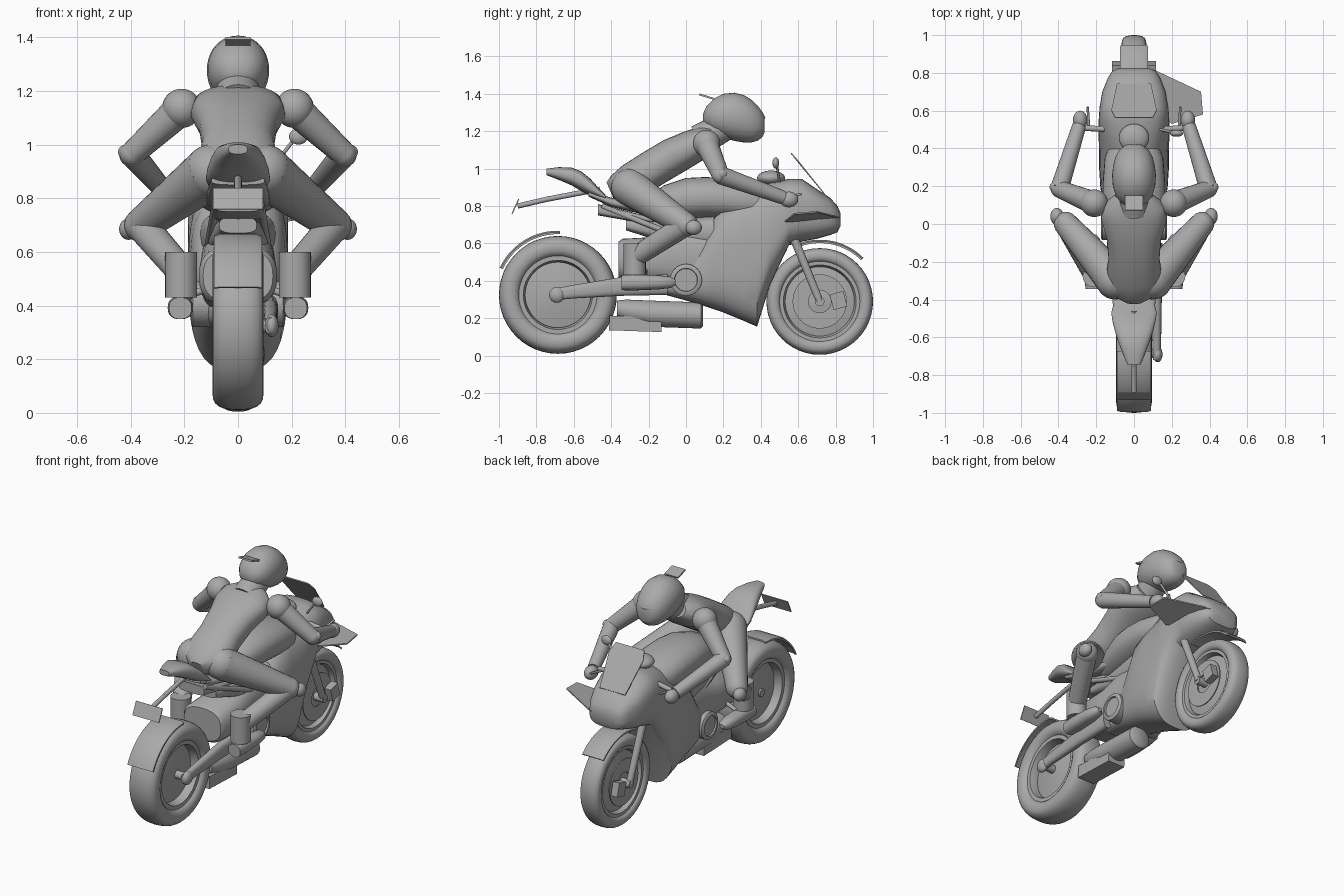
import bpy, bmesh, math
from mathutils import Vector, Matrix

if "Cube" in bpy.data.objects:
    bpy.data.objects.remove(bpy.data.objects["Cube"])

grey = bpy.data.materials.new("plain_grey")
grey.diffuse_color = (0.4, 0.4, 0.4, 1)
grey.use_nodes = True
grey.node_tree.nodes["Principled BSDF"].inputs["Base Color"].default_value = grey.diffuse_color


def finish(name, bm, smooth=True):
    bmesh.ops.recalc_face_normals(bm, faces=bm.faces)
    me = bpy.data.meshes.new(name)
    bm.to_mesh(me)
    bm.free()
    me.materials.append(grey)
    ob = bpy.data.objects.new(name, me)
    bpy.context.collection.objects.link(ob)
    if smooth:
        bpy.ops.object.select_all(action='DESELECT')
        bpy.context.view_layer.objects.active = ob
        ob.select_set(True)
        bpy.ops.object.shade_smooth_by_angle(angle=math.radians(40))
    return ob


def skin(name, rings, closed=False, caps=True):
    """Join rings of points with quads."""
    bm = bmesh.new()
    vs = [[bm.verts.new(p) for p in r] for r in rings]
    n = len(vs[0])
    for k in range(len(vs) if closed else len(vs) - 1):
        a, b = vs[k], vs[(k + 1) % len(vs)]
        for i in range(n):
            bm.faces.new((a[i], a[(i + 1) % n], b[(i + 1) % n], b[i]))
    if caps and not closed:
        bm.faces.new(vs[0])
        bm.faces.new(vs[-1])
    return finish(name, bm)


def oval(t, e):
    c, s = math.cos(t), math.sin(t)
    return math.copysign(abs(c) ** (2 / e), c), math.copysign(abs(s) ** (2 / e), s)


def loft(name, pts, e=2.0, upright=False, x=0, n=32):
    """Sections (y, z, half width, half height) along a path in the side plane."""
    rings = []
    for i, (y, z, w, h) in enumerate(pts):
        a, b = pts[max(i - 1, 0)], pts[min(i + 1, len(pts) - 1)]
        d = Vector((0, b[0] - a[0], b[1] - a[1])).normalized()
        up = Vector((0, 0, 1)) if upright else Vector((0, -d.z, d.y))
        ring = []
        for k in range(n):
            c, s = oval(2 * math.pi * k / n, e)
            ring.append(Vector((x + c * w, y, z)) + up * (s * h))
        rings.append(ring)
    return skin(name, rings)


def slab_loft(name, pts, e, n=40):
    """Upright sections given as (y, bottom, top, half width)."""
    return loft(name, [(y, (a + b) / 2, w, (b - a) / 2) for y, a, b, w in pts], e, True, n=n)


def lathe(name, prof, y, z, closed=False, n=48):
    """Spin (x, radius) points about a sideways axle."""
    rings = [[(x, y + r * math.cos(2 * math.pi * k / n), z + r * math.sin(2 * math.pi * k / n))
              for k in range(n)] for x, r in prof]
    return skin(name, rings, closed)


def limb(name, a, b, r1, r2, n=24):
    a, b = Vector(a), Vector(b)
    d = b - a
    bm = bmesh.new()
    bmesh.ops.create_cone(bm, cap_ends=True, segments=n, radius1=r1, radius2=r2, depth=d.length,
                          matrix=Matrix.Translation((a + b) / 2) @ d.to_track_quat('Z', 'Y').to_matrix().to_4x4())
    return finish(name, bm)


def ball(name, c, r, tilt=0):
    r = (r, r, r) if isinstance(r, float) else r
    bm = bmesh.new()
    bmesh.ops.create_uvsphere(bm, u_segments=28, v_segments=18, radius=1,
                              matrix=Matrix.Translation(c) @ Matrix.Rotation(tilt, 4, 'X') @ Matrix.Diagonal((*r, 1)))
    return finish(name, bm)


def box(name, c, size, tilt=0):
    bm = bmesh.new()
    bmesh.ops.create_cube(bm, size=1, matrix=Matrix.Translation(c) @ Matrix.Rotation(tilt, 4, 'X')
                          @ Matrix.Diagonal((*size, 1)))
    return finish(name, bm, False)


def plate(name, outline, thick):
    off = Vector(thick)
    return skin(name, [[Vector(p) for p in outline], [Vector(p) + off for p in outline]])


def arc_guard(name, y, z, r, a0, a1, w):
    rings = []
    for k in range(13):
        a = math.radians(a0 + (a1 - a0) * k / 12)
        rings.append([(x, y + q * math.cos(a), z + q * math.sin(a))
                      for x, q in ((-w, r - .01), (-w, r), (-w * .75, r + .008), (w * .75, r + .008),
                                   (w, r), (w, r - .01), (w * .75, r - .003), (-w * .75, r - .003))])
    skin(name, rings)


# Wheels: tyre, rim and dished disc
for end, y, z, r, half, inner in (("rear", -.685, .325, .315, .095, .195), ("front", .715, .29, .285, .065, .205)):
    mid, hh = (r + inner) / 2, (r - inner) / 2
    sec = [oval(2 * math.pi * k / 24, 2.5) for k in range(24)]
    lathe(end + "_tyre", [(c * half, mid + s * hh) for c, s in sec], y, z, True)
    q, p = half * .75, inner + .015
    lathe(end + "_rim", [(-q, p), (-q, p - .025), (-q * .5, p - .035), (q * .5, p - .035), (q, p - .025), (q, p)],
          y, z, True)
    lathe(end + "_wheel_disc", [(-.05, .02), (-.02, p - .03), (.02, p - .03), (.05, .02)], y, z)
limb("rear_axle", (-.06, -.685, .325), (.13, -.685, .325), .025, .025)
limb("front_axle", (-.115, .715, .29), (.115, .715, .29), .025, .025)

# Mudguards
arc_guard("rear_mudguard", -.685, .325, .335, 88, 155, .09)
arc_guard("front_mudguard", .715, .29, .322, 45, 108, .075)

# Fairing
slab_loft("fairing", [(-.165, .34, .39, .09), (0, .295, .5, .13), (.1, .265, .64, .16), (.19, .235, .81, .178),
                      (.3, .19, .865, .185), (.38, .155, .9, .185), (.45, .38, .925, .187), (.55, .59, .945, .187),
                      (.62, .61, .945, .182), (.7, .625, .89, .168), (.77, .645, .845, .14),
                      (.81, .66, .8, .115), (.825, .69, .765, .08)], 2.9)

# Windscreen and side winglet
plate("windscreen", [(-.1, .56, 1.08), (.1, .56, 1.08), (.12, .6, 1.035), (.09, .74, .86), (-.09, .74, .86),
                     (-.12, .6, 1.035)], (0, .004, .005))
plate("winglet", [(.1, .82, .735), (.355, .7, .765), (.365, .58, .755), (.2, .53, .715), (.12, .6, .705)],
      (0, 0, .008))

# Tank and cockpit pod
loft("tank", [(-.25, .76, .05, .02), (-.2, .79, .09, .06), (-.12, .82, .125, .09), (0, .84, .155, .11),
              (.1, .845, .165, .11), (.22, .84, .165, .11), (.35, .82, .155, .105), (.45, .81, .12, .08)],
     2.3, True)
ball("cockpit_pod", (0, .455, .95), (.08, .075, .04))

# Seat, tail and plate carrier
slab_loft("tail", [(-.745, .965, 1.0, .035), (-.68, .94, 1.008, .062), (-.61, .91, 1.005, .088),
                   (-.56, .88, .985, .103), (-.51, .855, .945, .115), (-.47, .845, .9, .12),
                   (-.43, .835, .86, .11)], 2.6)
loft("seat", [(-.52, .865, .1, .015), (-.4, .82, .115, .025), (-.25, .79, .12, .03), (-.1, .78, .11, .03)], 3, True)
loft("seat_base", [(-.47, .78, .09, .03), (-.3, .745, .1, .025), (-.17, .725, .08, .012)], 4, True)
for a, b in (((-.46, .89), (-.62, .86)), ((-.62, .86), (-.75, .835)), ((-.75, .835), (-.9, .8))):
    limb("plate_arm", (0, *a), (0, *b), .014, .014)
box("rear_plate", (0, -.912, .798), (.187, .006, .086), math.radians(-25))

# Engine, frame and rear suspension on the right side
loft("engine", [(-.36, .51, .13, .1), (-.34, .51, .145, .115), (-.15, .51, .145, .125), (0, .52, .14, .18),
                (.2, .52, .14, .2)], 2.6, True)
loft("frame_spine", [(-.32, .7, .07, .03), (-.1, .66, .11, .06), (.15, .66, .14, .09)], 3, True)
loft("swingarm", [(-.72, .325, .02, .03), (-.6, .342, .024, .036), (-.35, .37, .028, .05), (-.1, .38, .03, .055)],
     2.6, True, x=.12)
ball("swingarm_end", (.125, -.69, .325), (.026, .042, .042))
for s in (-1, 1):
    lathe("engine_cover", [(s * .1, .085), (s * .168, .085), (s * .175, .075), (s * .175, .062), (s * .165, .06)],
          0, .405)
    limb("subframe_rail", (s * .08, -.45, .8), (s * .11, .0, .62), .015, .015)
    # Front fork, brake and handlebar
    limb("fork_leg", (s * .1, .54, .72), (s * .1, .715, .29), .024, .02)
    lathe("brake_disc", [(s * .055, .145), (s * .062, .145), (s * .062, .06), (s * .055, .06)], .715, .29, True)
    box("brake_caliper", (s * .095, .815, .295), (.045, .075, .085), math.radians(15))
    limb("handlebar", (s * .1, .5, .87), (s * .31, .51, .84), .015, .015)
    limb("lever", (s * .24, .52, .845), (s * .245, .62, .865), .008, .006)

# Exhaust under the engine
loft("exhaust_pipe", [(-.37, .25, .05, .045), (-.32, .24, .065, .06), (-.2, .225, .075, .07), (.08, .215, .075, .07),
                      (.092, .215, .06, .055)], 2.0, True, x=.025)
box("silencer", (.025, -.27, .17), (.12, .28, .078), math.radians(-2))

# Single mirror
limb("mirror_stalk", (.14, .5, .93), (.21, .485, 1.02), .007, .007)
ball("mirror", (.225, .48, 1.03), (.035, .018, .03))

# Rider torso and head
loft("torso", [(-.405, .88, .05, .05), (-.37, .895, .12, .075), (-.29, .93, .15, .1), (-.18, 1.0, .135, .1),
               (-.07, 1.065, .145, .1), (.03, 1.115, .175, .092), (.1, 1.15, .165, .08), (.15, 1.175, .1, .055)], 2.3)
limb("neck", (0, .07, 1.15), (0, .22, 1.235), .085, .078)
slab_loft("helmet", [(.092, 1.25, 1.295, .03), (.11, 1.22, 1.335, .068), (.15, 1.185, 1.375, .097),
                     (.2, 1.165, 1.4, .112), (.26, 1.148, 1.406, .116), (.31, 1.14, 1.393, .11),
                     (.35, 1.14, 1.368, .1), (.385, 1.15, 1.335, .083), (.41, 1.17, 1.3, .06),
                     (.42, 1.195, 1.28, .04)], 2.1)
ball("visor", (0, .335, 1.285), (.09, .09, .025), -.15)
box("helmet_fin", (0, .11, 1.385), (.095, .08, .01), math.radians(-17))

# Rider limbs, both sides
for s in (-1, 1):
    shoulder, elbow, hand = (s * .21, .11, 1.135), (s * .395, .185, .965), (s * .29, .52, .845)
    ball("shoulder", shoulder, .073)
    limb("upper_arm", shoulder, elbow, .062, .046)
    ball("elbow", elbow, .046)
    ball("elbow_pad", (s * .42, .195, .972), .027)
    limb("forearm", elbow, hand, .049, .037)
    ball("hand", (s * .285, .55, .835), (.038, .05, .042))
    hip, knee, ankle = (s * .1, -.3, .9), (s * .36, .0, .7), (s * .213, -.27, .53)
    ball("hip", hip, .1)
    limb("thigh", hip, knee, .1, .064)
    ball("knee", knee, .064)
    ball("knee_pad", (s * .408, .04, .685), (.035, .045, .04))
    limb("shin", knee, ankle, .06, .055)
    limb("boot_shaft", (s * .212, -.275, .43), (s * .212, -.275, .6), .06, .06)
    loft("foot", [(-.345, .39, .042, .04), (-.27, .392, .047, .043), (-.15, .392, .045, .038),
                  (-.08, .392, .035, .03), (-.055, .392, .015, .012)], 2.4, True, x=s * .215)
    limb("footpeg", (s * .1, -.22, .47), (s * .2, -.22, .43), .013, .013)
